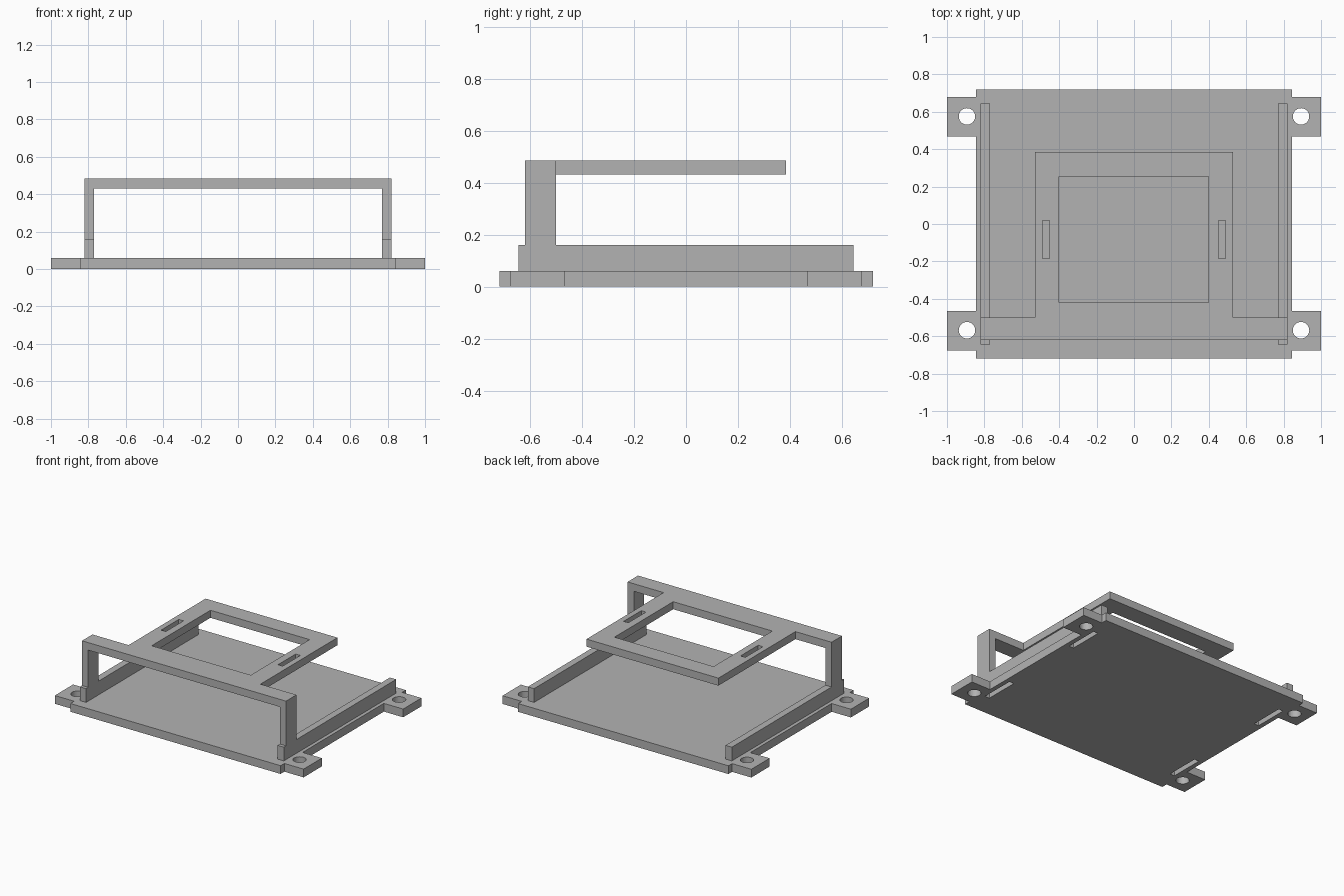
import bpy
import bmesh
from mathutils import Matrix, Vector

cube = bpy.data.objects.get("Cube")
if cube:
    bpy.data.objects.remove(cube, do_unlink=True)

grey = bpy.data.materials.new("plain grey")
grey.use_nodes = True
colour = (0.45, 0.45, 0.45, 1)
grey.diffuse_color = colour
grey.node_tree.nodes["Principled BSDF"].inputs["Base Color"].default_value = colour


def add_object(name, bm):
    bmesh.ops.recalc_face_normals(bm, faces=bm.faces)
    mesh = bpy.data.meshes.new(name)
    bm.to_mesh(mesh)
    bm.free()
    mesh.materials.append(grey)
    obj = bpy.data.objects.new(name, mesh)
    bpy.context.collection.objects.link(obj)
    return obj


def extrude(name, points, offset):
    """Extrude a closed outline along an offset."""
    bm = bmesh.new()
    face = bm.faces.new([bm.verts.new(p) for p in points])
    result = bmesh.ops.extrude_face_region(bm, geom=[face], use_keep_orig=True)
    moved = [v for v in result["geom"] if isinstance(v, bmesh.types.BMVert)]
    bmesh.ops.translate(bm, verts=moved, vec=Vector(offset))
    return add_object(name, bm)


def box(name, x, y, z):
    corners = [(x[0], y[0], z[0]), (x[1], y[0], z[0]), (x[1], y[1], z[0]), (x[0], y[1], z[0])]
    return extrude(name, corners, (0, 0, z[1] - z[0]))


def cylinder(name, x, y, radius):
    bm = bmesh.new()
    bmesh.ops.create_cone(bm, cap_ends=True, segments=32, radius1=radius, radius2=radius,
                          depth=0.4, matrix=Matrix.Translation((x, y, 0)))
    return add_object(name, bm)


def cut(obj, cutters):
    for cutter in cutters:
        cutter.hide_render = True
        cutter.hide_set(True)
        mod = obj.modifiers.new("cut " + cutter.name, "BOOLEAN")
        mod.operation = "DIFFERENCE"
        mod.solver = "EXACT"
        mod.object = cutter


def span(side, inner, outer):
    return sorted((side * inner, side * outer))


THICK, TOP, UNDER = 0.06, 0.485, 0.43
INNER, OUTER = 0.77, 0.82
FRONT, POST = -0.62, -0.5

# Base plate outline with four mounting ears
half = [(0.845, -0.718), (0.845, -0.675), (1, -0.675), (1, -0.465), (0.845, -0.465),
        (0.845, 0.468), (1, 0.468), (1, 0.678), (0.845, 0.678), (0.845, 0.72)]
outline = half + [(-x, y) for x, y in reversed(half)]
plate = extrude("base_plate", [(x, y, 0) for x, y in outline], (0, 0, THICK))

# Side rails with front posts, from one profile
profile = [(-0.645, THICK), (0.645, THICK), (0.645, 0.16), (POST, 0.16),
           (POST, TOP), (FRONT, TOP), (FRONT, 0.16), (-0.645, 0.16)]

for side, label in ((1, "left"), (-1, "right")):
    rail = extrude(label + "_rail_and_post", [(side * INNER, y, z) for y, z in profile],
                   (side * (OUTER - INNER), 0, 0))
    holes, slots = [], []
    for y, end in ((-0.568, "front"), (0.575, "back")):
        holes.append(cylinder(f"{label}_{end}_screw_hole_cutter", side * 0.893, y, 0.044))
        # Blind slots under the rails
        middle = 0.43 if y > 0 else -0.43
        slots.append(box(f"{label}_{end}_slot_cutter", span(side, 0.775, 0.812),
                         (middle - 0.125, middle + 0.125), (-0.1, 0.11)))
    cut(plate, holes + slots)
    cut(rail, slots)

# Raised T-shaped frame: cross beam plus window panel
half = [(INNER, FRONT), (INNER, POST), (0.53, POST), (0.53, 0.385)]
outline = half + [(-x, y) for x, y in reversed(half)]
frame = extrude("top_frame", [(x, y, UNDER) for x, y in outline], (0, 0, TOP - UNDER))
openings = [box("window_cutter", (-0.4, 0.397), (-0.42, 0.255), (0.3, 0.6))]
for side, label in ((1, "left"), (-1, "right")):
    openings.append(box(label + "_strap_slot_cutter", span(side, 0.451, 0.489),
                        (-0.185, 0.018), (0.3, 0.6)))
cut(frame, openings)
